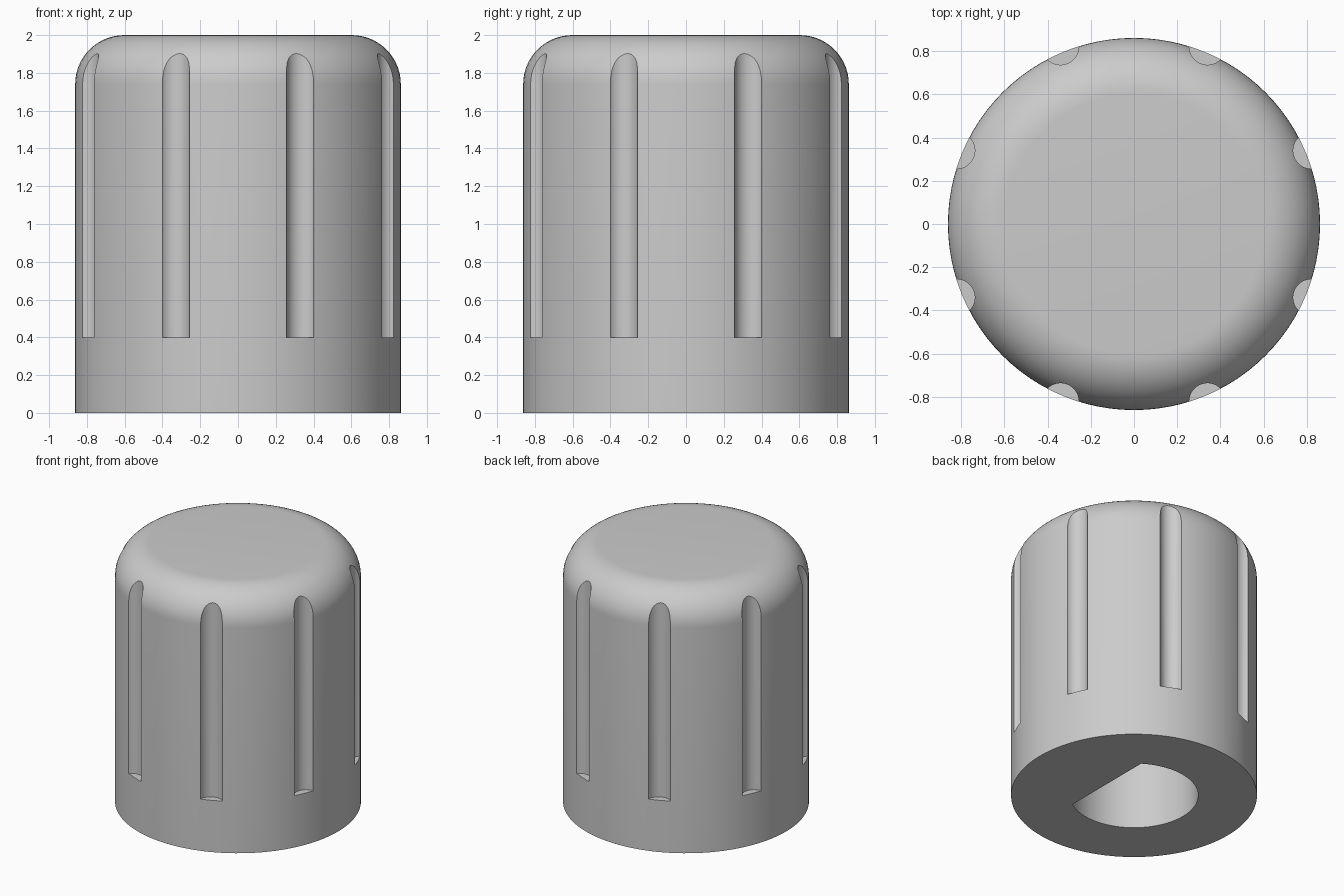
import bpy, bmesh, math
from mathutils import Matrix, Vector

RADIUS, HEIGHT, FILLET = 0.862, 2.0, 0.26
GROOVE_RING, GROOVE_RADIUS, GROOVE_BASE = 0.89, 0.085, 0.4
BORE_RADIUS, BORE_FLAT, BORE_DEPTH = 0.45, 0.25, 1.5

cube = bpy.data.objects.get("Cube")
if cube:
    bpy.data.objects.remove(cube, do_unlink=True)

grey = bpy.data.materials.new("plain grey")
grey.use_nodes = True
colour = (0.6, 0.6, 0.6, 1)
grey.diffuse_color = colour
grey.node_tree.nodes["Principled BSDF"].inputs["Base Color"].default_value = colour


def make_object(name, bm):
    bmesh.ops.recalc_face_normals(bm, faces=bm.faces)
    mesh = bpy.data.meshes.new(name)
    bm.to_mesh(mesh)
    bm.free()
    mesh.materials.append(grey)
    obj = bpy.data.objects.new(name, mesh)
    bpy.context.collection.objects.link(obj)
    return obj


def add_cylinder(bm, radius, bottom, top, x=0, y=0, sides=96):
    place = Matrix.Translation((x, y, (bottom + top) / 2))
    return bmesh.ops.create_cone(bm, cap_ends=True, segments=sides, radius1=radius,
                                 radius2=radius, depth=top - bottom, matrix=place)


# Knob body with a rounded top rim
bm = bmesh.new()
add_cylinder(bm, RADIUS, 0, HEIGHT)
rim = [e for e in bm.edges if all(v.co.z > HEIGHT - 0.01 for v in e.verts)]
bmesh.ops.bevel(bm, geom=rim, offset=FILLET, segments=14, profile=0.5, affect='EDGES')
knob = make_object("knob_body", bm)

# Eight finger grooves, open through the rounded rim
bm = bmesh.new()
for i in range(8):
    angle = math.radians(22.5 + 45 * i)
    add_cylinder(bm, GROOVE_RADIUS, GROOVE_BASE, HEIGHT + 0.2,
                 GROOVE_RING * math.cos(angle), GROOVE_RING * math.sin(angle), 40)
grooves = make_object("groove_cutter", bm)

# D-shaped shaft bore, with its flat on the left side
bm = bmesh.new()
add_cylinder(bm, BORE_RADIUS, -0.2, BORE_DEPTH, sides=72)
cut = bmesh.ops.bisect_plane(bm, geom=bm.verts[:] + bm.edges[:] + bm.faces[:],
                             plane_co=Vector((BORE_FLAT, 0, 0)),
                             plane_no=Vector((1, 0, 0)), clear_outer=True)
bmesh.ops.holes_fill(bm, edges=[e for e in bm.edges if e.is_boundary], sides=0)
bore = make_object("bore_cutter", bm)

# Cut the grooves and bore, then drop the cutters
bpy.context.view_layer.objects.active = knob
for cutter in (grooves, bore):
    cutter.hide_render = True
    mod = knob.modifiers.new("cut", 'BOOLEAN')
    mod.operation = 'DIFFERENCE'
    mod.solver = 'EXACT'
    mod.object = cutter
    bpy.ops.object.modifier_apply(modifier=mod.name)
    bpy.data.objects.remove(cutter, do_unlink=True)

for obj in bpy.context.selected_objects:
    obj.select_set(False)
knob.select_set(True)
bpy.ops.object.shade_smooth_by_angle(angle=math.radians(25))
